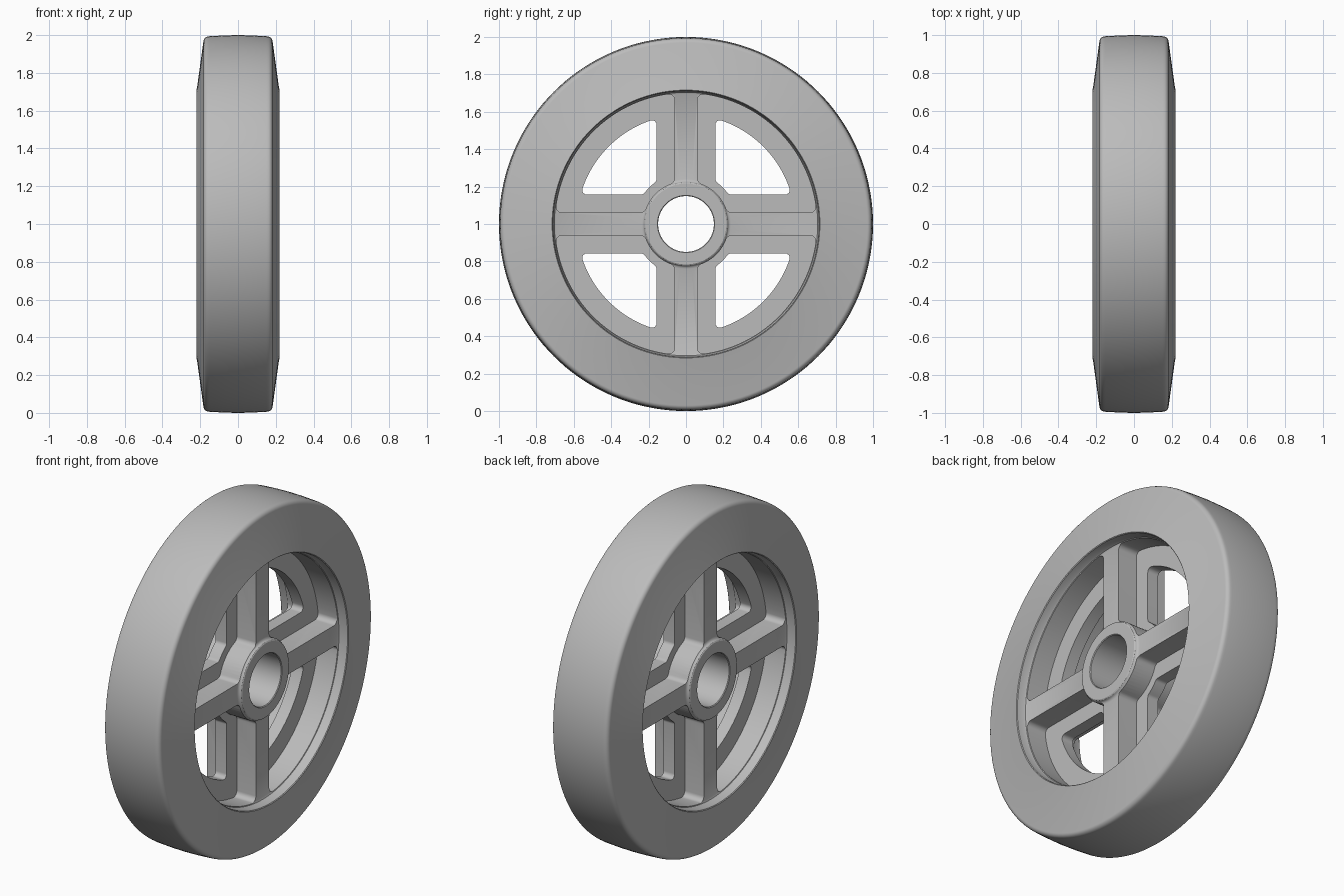
import bpy, bmesh, math
from mathutils import Vector, Matrix

cube = bpy.data.objects.get("Cube")
if cube:
    bpy.data.objects.remove(cube)

grey = bpy.data.materials.new("light grey")
grey.use_nodes = True
colour = (0.5, 0.5, 0.5, 1)
grey.diffuse_color = colour
grey.node_tree.nodes["Principled BSDF"].inputs["Base Color"].default_value = colour

CENTRE = Vector((0, 0, 1))
SEGMENTS = 144
WEB, RIB, HUB = 0.036, 0.16, 0.18      # half thicknesses along the axle


def make_object(name, bm):
    bmesh.ops.recalc_face_normals(bm, faces=bm.faces)
    mesh = bpy.data.meshes.new(name)
    bm.to_mesh(mesh)
    bm.free()
    ob = bpy.data.objects.new(name, mesh)
    bpy.context.collection.objects.link(ob)
    ob.location = CENTRE
    mesh.materials.append(grey)
    return ob


def lathe(name, half):
    """Revolve a half profile of (x, radius), mirrored in x, about the axle."""
    loop = half + [(-x, r) for x, r in reversed(half) if x > 0]
    bm = bmesh.new()
    rings = []
    for i in range(SEGMENTS):
        a = math.tau * i / SEGMENTS
        rings.append([bm.verts.new((x, r * math.cos(a), r * math.sin(a))) for x, r in loop])
    for i, ring in enumerate(rings):
        after = rings[(i + 1) % SEGMENTS]
        for j in range(len(loop)):
            k = (j + 1) % len(loop)
            bm.faces.new((ring[j], ring[k], after[k], after[j]))
    return make_object(name, bm)


def arc(cx, cy, radius, start, end, steps):
    return [(cx + radius * math.cos(start + (end - start) * i / steps),
             cy + radius * math.sin(start + (end - start) * i / steps))
            for i in range(steps + 1)]


def sector(gap, inner, outer, fillet):
    """Rounded quarter opening between two spokes and two circles."""
    y = gap + fillet
    z_out = math.sqrt((outer - fillet) ** 2 - y * y)
    z_in = math.sqrt((inner + fillet) ** 2 - y * y)
    a_out, a_in = math.atan2(z_out, y), math.atan2(z_in, y)
    half = arc(0, 0, outer, math.pi / 4, a_out, 14)
    half += arc(y, z_out, fillet, a_out, math.pi, 7)[1:]
    half += arc(y, z_in, fillet, math.pi, math.pi + a_in, 6)
    half += arc(0, 0, inner, a_in, math.pi / 4, 5)[1:]
    return half + [(z, y) for y, z in reversed(half[1:-1])]


def cutter(name, outline, spans):
    """Prisms of the outline, four times round the axle, for each x span."""
    bm = bmesh.new()
    for x0, x1 in spans:
        for quarter in range(4):
            turn = Matrix.Rotation(quarter * math.pi / 2, 3, 'X')
            ends = [[bm.verts.new(turn @ Vector((x, y, z))) for y, z in outline] for x in (x0, x1)]
            for end in ends:
                bm.faces.new(end)
            for j in range(len(outline)):
                k = (j + 1) % len(outline)
                bm.faces.new((ends[0][j], ends[0][k], ends[1][k], ends[1][j]))
    ob = make_object(name, bm)
    ob.hide_render = True
    return ob


# Wheel body: crowned tread, sloping sidewall, rim lip, spoke level, hub, bore
tread = [(0, 1.0), (0.07, 0.9985), (0.15, 0.994)]
shoulder = arc(0.156, 0.966, 0.027, math.radians(80), math.radians(8), 6)
rim = [(0.217, 0.722), (0.219, 0.716), (0.215, 0.712), (0.175, 0.708), (0.165, 0.704), (RIB, 0.695)]
hub = [(RIB, 0.24), (0.163, 0.23), (0.168, 0.225), (0.176, 0.222), (HUB, 0.216)]
bore = [(HUB, 0.153), (HUB - 0.004, 0.149)]
wheel = lathe("wheel", tread + shoulder + rim + hub + bore)

# Pockets on both sides leave the ribs and web; windows pierce the web
pockets = cutter("pocket_cutter", sector(0.062, 0.23, 0.70, 0.03),
                 [(WEB, 0.3), (-0.3, -WEB)])
windows = cutter("window_cutter", sector(0.157, 0.277, 0.585, 0.025), [(-0.1, 0.1)])

bpy.context.view_layer.objects.active = wheel
for tool in (pockets, windows):
    mod = wheel.modifiers.new(tool.name, 'BOOLEAN')
    mod.operation = 'DIFFERENCE'
    mod.solver = 'EXACT'
    mod.object = tool
    bpy.ops.object.modifier_apply(modifier=mod.name)
    bpy.data.objects.remove(tool)

# Smooth curved surfaces, crisp machined edges
bpy.ops.object.select_all(action='DESELECT')
wheel.select_set(True)
bpy.ops.object.shade_smooth_by_angle(angle=math.radians(32))
